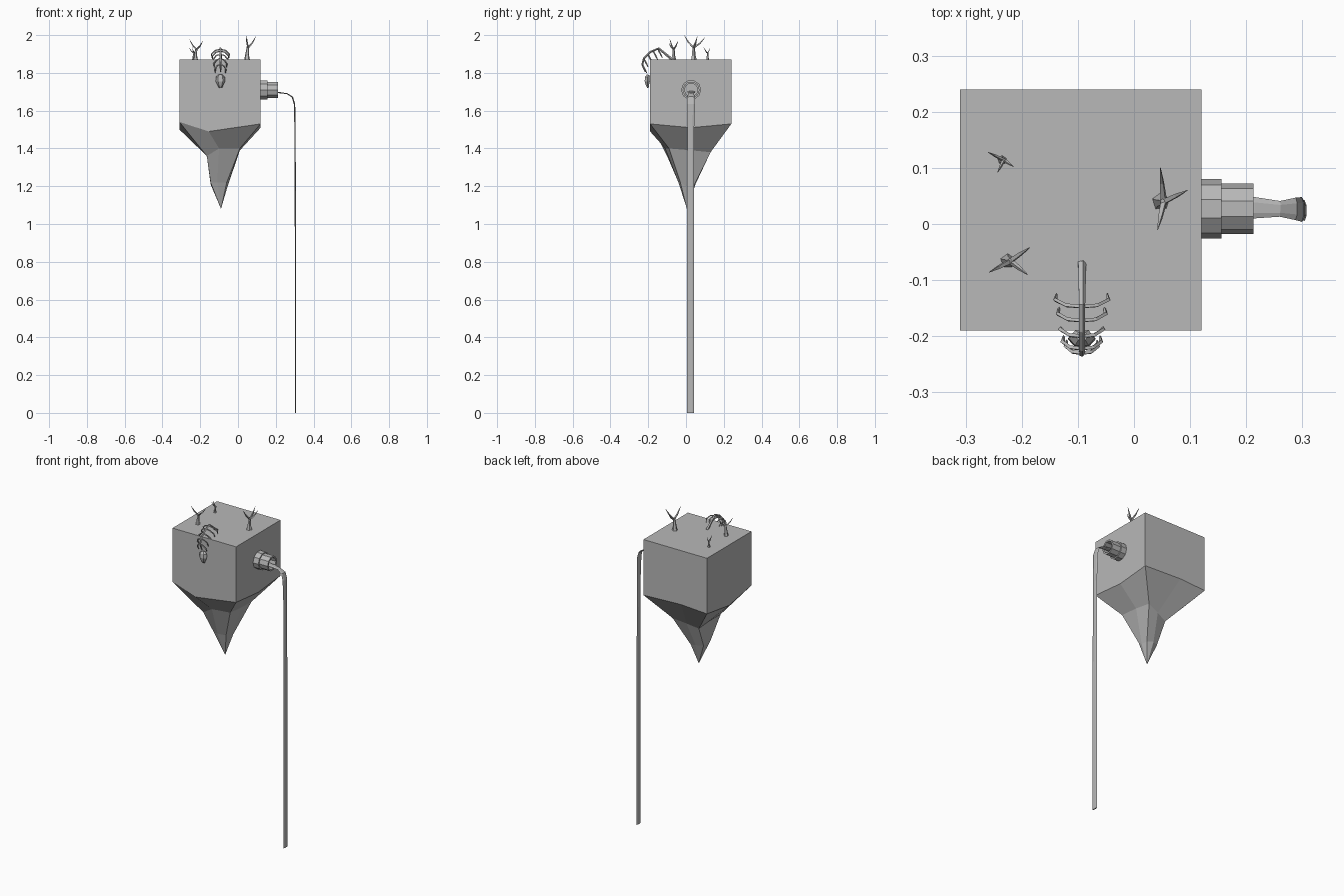
import bpy, bmesh, math
from mathutils import Vector

cube = bpy.data.objects.get("Cube")
if cube:
    bpy.data.objects.remove(cube, do_unlink=True)

stone = bpy.data.materials.new("stone grey")
stone.use_nodes = True
GREY = (0.48, 0.48, 0.48, 1)
stone.diffuse_color = GREY
stone.node_tree.nodes["Principled BSDF"].inputs["Base Color"].default_value = GREY


def finish(name, bm):
    bmesh.ops.recalc_face_normals(bm, faces=bm.faces)
    mesh = bpy.data.meshes.new(name)
    bm.to_mesh(mesh)
    bm.free()
    mesh.materials.append(stone)
    obj = bpy.data.objects.new(name, mesh)
    bpy.context.collection.objects.link(obj)
    return obj


def bridge(bm, a, b):
    for i in range(len(a)):
        j = (i + 1) % len(a)
        bm.faces.new((a[i], a[j], b[j], b[i]))


def tube(bm, points, radii, sides=5, ref=(0, 1, 0), flat=1.0):
    """Tapered tube along a path; flat squashes it across the ref direction."""
    pts = [Vector(p) for p in points]
    rings = []
    for i, p in enumerate(pts):
        t = (pts[min(i + 1, len(pts) - 1)] - pts[max(i - 1, 0)]).normalized()
        n = t.cross(Vector(ref)).normalized()
        u = n.cross(t)
        angles = [math.tau * k / sides for k in range(sides)]
        rings.append([bm.verts.new(p + radii[i] * (u * math.cos(a) + n * flat * math.sin(a)))
                      for a in angles])
    for a, b in zip(rings, rings[1:]):
        bridge(bm, a, b)
    bm.faces.new(rings[0])
    bm.faces.new(rings[-1])


# Floating block: straight walls, ragged lower edge, faceted hanging root
X0, X1, Y0, Y1, TOP = -0.31, 0.12, -0.19, 0.24, 1.87
XM, YM = (X0 + X1) / 2, (Y0 + Y1) / 2
outline = [(X0, Y0), (XM - 0.06, Y0), (X1, Y0), (X1, YM),
           (X1, Y1), (XM - 0.04, Y1), (X0, Y1), (X0, YM)]
ragged = [1.54, 1.49, 1.53, 1.51, 1.53, 1.54, 1.53, 1.50]
middle = [(-0.165, -0.1, 1.36), (-0.1, -0.11, 1.4), (0.01, -0.09, 1.4), (0.01, 0.03, 1.39),
          (0, 0.13, 1.38), (-0.08, 0.11, 1.36), (-0.15, 0.09, 1.34), (-0.165, 0.02, 1.36)]
neck = [(-0.145, -0.03, 1.22), (-0.11, -0.04, 1.22), (-0.06, -0.03, 1.22), (-0.055, 0, 1.2),
        (-0.06, 0.04, 1.2), (-0.1, 0.05, 1.21), (-0.14, 0.03, 1.21), (-0.145, 0, 1.21)]
bm = bmesh.new()
rings = [[bm.verts.new(p) for p in ring] for ring in (
    [(x, y, TOP) for x, y in outline],
    [(x, y, z) for (x, y), z in zip(outline, ragged)], middle, neck)]
for a, b in zip(rings, rings[1:]):
    bridge(bm, a, b)
bm.faces.new(rings[0])
tip = bm.verts.new((-0.09, 0.005, 1.08))
for i in range(8):
    bm.faces.new((rings[-1][i], rings[-1][(i + 1) % 8], tip))
finish("floating_rock", bm)

# Hollow stepped pipe, turned from a profile of (x, radius)
profile = [(0.11, 0.053), (0.156, 0.053), (0.156, 0.045), (0.213, 0.045),
           (0.213, 0.035), (0.125, 0.035)]
PY, PZ, SIDES = 0.027, 1.71, 10
bm = bmesh.new()
rings = [[bm.verts.new((x, PY + r * math.cos(math.tau * k / SIDES),
                        PZ + r * math.sin(math.tau * k / SIDES)))
          for k in range(SIDES)] for x, r in profile]
for a, b in zip(rings, rings[1:]):
    bridge(bm, a, b)
bm.faces.new(rings[-1])
finish("pipe", bm)

# Flat stream leaving the pipe and falling to the ground
bm = bmesh.new()
tube(bm, [(0.13, 0.027, 1.70), (0.215, 0.029, 1.696), (0.26, 0.027, 1.69),
          (0.288, 0.027, 1.672), (0.299, 0.026, 1.635), (0.302, 0.025, 1.5),
          (0.304, 0.024, 0.9), (0.304, 0.024, 0)],
     [0.02, 0.019, 0.014, 0.02, 0.022, 0.018, 0.019, 0.019], 6, flat=0.2)
finish("water_stream", bm)


# Bare trees: flared trunk and three pointed branches
def tree(name, base, height, tips):
    bm = bmesh.new()
    x, y = base
    h = height
    fork = Vector((x + 0.04 * h, y, TOP + 0.55 * h))
    tube(bm, [(x, y, TOP - 0.005), (x, y, TOP + 0.2 * h), fork],
         [0.13 * h, 0.08 * h, 0.05 * h])
    for tx, ty, tz in tips:
        end = Vector((tx, ty, TOP + tz * h))
        bend = fork.lerp(end, 0.55) - Vector((0, 0, 0.08 * h))
        tube(bm, [fork - Vector((0, 0, 0.06 * h)), bend, end],
             [0.05 * h, 0.035 * h, 0.006 * h], 4, (0.6, 0.8, 0.1))
    finish(name, bm)


tree("large_tree", (0.048, 0.04), 0.13,
     [(0.047, 0.1, 0.9), (0.095, 0.06, 0.95), (0.042, -0.01, 1.0)])
tree("medium_tree", (-0.225, -0.066), 0.11,
     [(-0.186, -0.042, 0.9), (-0.19, -0.09, 0.8), (-0.258, -0.086, 1.0)])
tree("small_tree", (-0.235, 0.114), 0.07,
     [(-0.26, 0.128, 0.9), (-0.214, 0.102, 0.7), (-0.243, 0.092, 1.0)])

# Skeleton draped over the front edge: spine, mirrored ribs, skull
SX = -0.093
spine = [(-0.07, 1.868), (-0.145, 1.93), (-0.19, 1.91), (-0.222, 1.878),
         (-0.232, 1.845), (-0.215, 1.805)]
bm = bmesh.new()
tube(bm, [(SX, y, z) for y, z in spine], [0.008, 0.006, 0.006, 0.006, 0.005, 0.004],
     5, (1, 0, 0))
finish("spine", bm)

bm = bmesh.new()
for y, z, w in [(-0.147, 1.925, 0.05), (-0.172, 1.915, 0.045), (-0.2, 1.898, 0.04),
                (-0.222, 1.875, 0.036), (-0.23, 1.845, 0.03)]:
    for s in (-1, 1):
        tube(bm, [(SX, y, z), (SX + s * w * 0.55, y + 0.002, z - 0.006),
                  (SX + s * w * 0.95, y + 0.012, z - 0.025),
                  (SX + s * w * 0.9, y + 0.022, z - 0.045)],
             [0.004, 0.004, 0.004, 0.002], 4, (0.1, 0.8, 0.6))
finish("ribs", bm)

bm = bmesh.new()
tube(bm, [(SX, -0.2, 1.79), (SX, -0.203, 1.778), (SX, -0.205, 1.755),
          (SX, -0.204, 1.735), (SX, -0.2, 1.722)],
     [0.012, 0.024, 0.025, 0.015, 0.009], 6, (1, 0, 0), 0.65)
finish("skull", bm)
